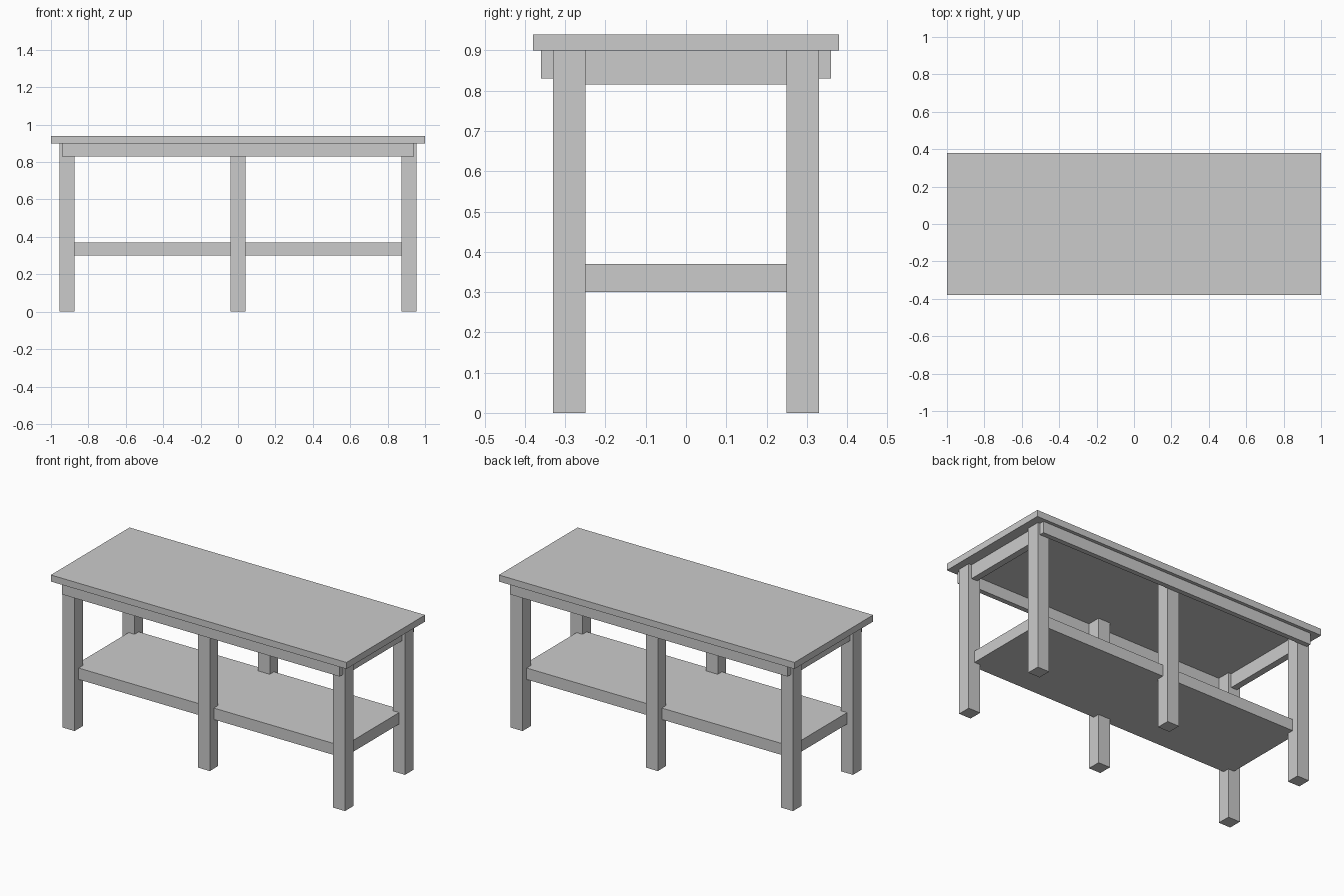
import bpy

if "Cube" in bpy.data.objects:
    bpy.data.objects.remove(bpy.data.objects["Cube"])


def box(name, x, y, z):
    """Add a box from (min, max) ranges on each axis."""
    lo, hi = zip(x, y, z)
    bpy.ops.mesh.primitive_cube_add(size=1, location=[(a + b) / 2 for a, b in zip(lo, hi)])
    ob = bpy.context.object
    ob.name = name
    ob.scale = [b - a for a, b in zip(lo, hi)]
    bpy.ops.object.transform_apply(location=False, rotation=False, scale=True)
    return ob


def around(centre, half):
    return (centre - half, centre + half)


LEG = 0.04                # half the leg width
LEG_X, LEG_Y = 0.915, 0.29
TOP_Z, UNDER_Z = 0.94, 0.90

# Worktop and lower shelf (the shelf ends on the leg centre lines)
box("table_top", (-1, 1), (-0.38, 0.38), (UNDER_Z, TOP_Z))
box("lower_shelf", (-LEG_X, LEG_X), (-LEG_Y, LEG_Y), (0.30, 0.37))

# Six legs and the long aprons fixed to their outer faces
for side, sy in (("front", -1), ("back", 1)):
    for place, cx in (("left", -LEG_X), ("middle", 0), ("right", LEG_X)):
        box(f"{side}_{place}_leg", around(cx, LEG), around(sy * LEG_Y, LEG), (0, UNDER_Z))
    box(f"{side}_apron", (-0.94, 0.94), around(sy * 0.345, 0.015), (0.83, UNDER_Z))

# Short end aprons between the corner legs
for place, sx in (("left", -1), ("right", 1)):
    box(f"{place}_end_apron", around(sx * LEG_X, 0.02), (-0.25, 0.25), (0.815, UNDER_Z))
